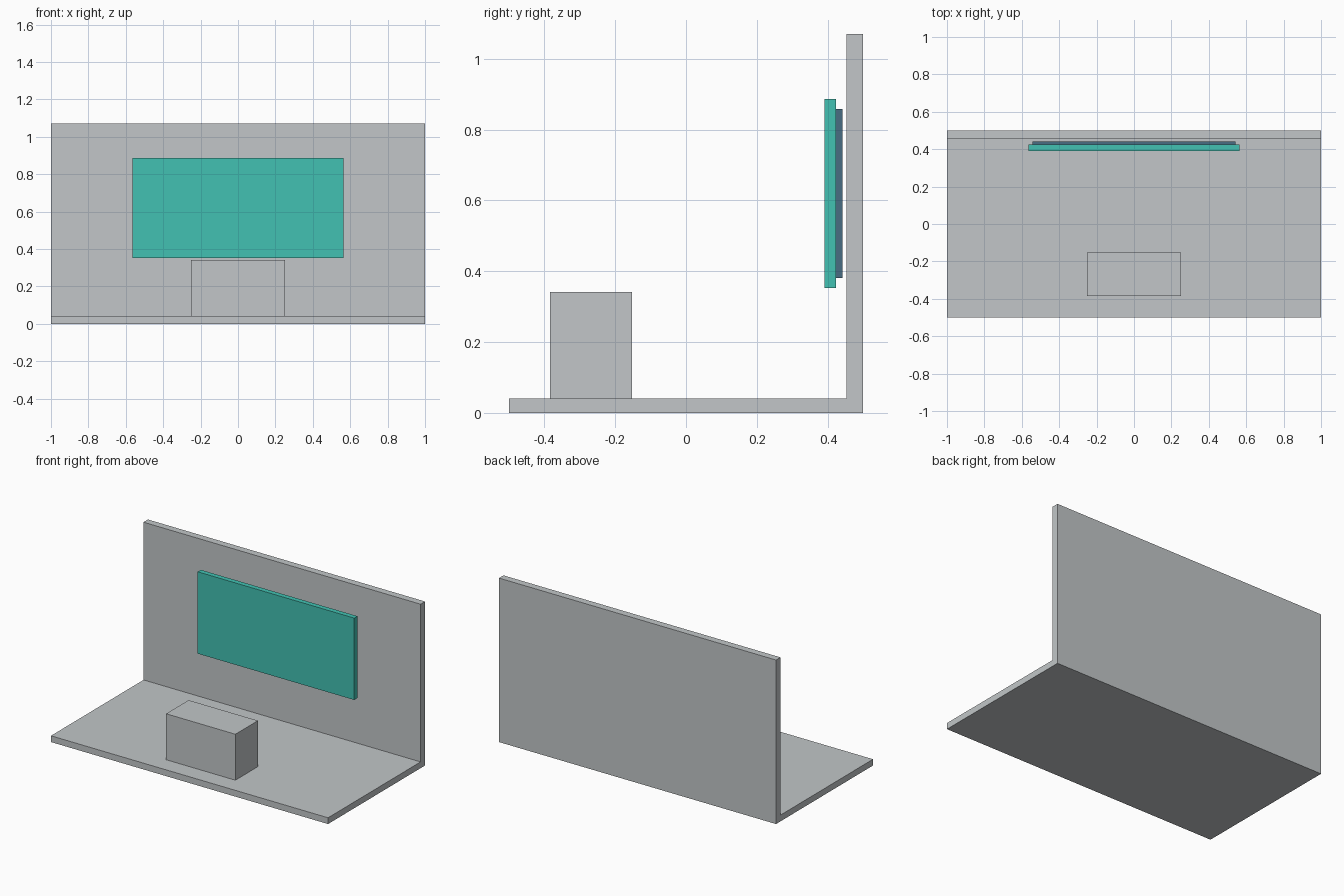
import bpy
import bmesh

old = bpy.data.objects.get("Cube")
if old:
    bpy.data.objects.remove(old, do_unlink=True)


def make_material(name, rgb):
    mat = bpy.data.materials.new(name)
    mat.use_nodes = True
    color = (*rgb, 1.0)
    mat.diffuse_color = color
    mat.node_tree.nodes["Principled BSDF"].inputs["Base Color"].default_value = color
    return mat


def extrude_profile(name, profile, half_width, mat):
    """Extrude a (y, z) outline along x, symmetric about x = 0."""
    bm = bmesh.new()
    face = bm.faces.new([bm.verts.new((-half_width, y, z)) for y, z in profile])
    result = bmesh.ops.extrude_face_region(bm, geom=[face])
    verts = [v for v in result["geom"] if isinstance(v, bmesh.types.BMVert)]
    bmesh.ops.translate(bm, verts=verts, vec=(2 * half_width, 0, 0))
    bmesh.ops.recalc_face_normals(bm, faces=bm.faces)
    mesh = bpy.data.meshes.new(name)
    bm.to_mesh(mesh)
    bm.free()
    mesh.materials.append(mat)
    obj = bpy.data.objects.new(name, mesh)
    bpy.context.collection.objects.link(obj)
    return obj


def box(name, half_width, y0, y1, z0, z1, mat):
    return extrude_profile(name, [(y0, z0), (y1, z0), (y1, z1), (y0, z1)], half_width, mat)


grey = make_material("light grey", (0.539, 0.565, 0.578))
teal = make_material("teal", (0.054, 0.533, 0.445))
slate = make_material("slate blue", (0.065, 0.15, 0.223))

# Floor and back wall as one L-shaped section
floor_top, wall_front, wall_top = 0.041, 0.454, 1.07
extrude_profile("floor_and_wall", [
    (-0.5, 0), (0.5, 0), (0.5, wall_top), (wall_front, wall_top),
    (wall_front, floor_top), (-0.5, floor_top)], 1.0, grey)

# Counter standing on the floor
box("counter", 0.25, -0.384, -0.152, floor_top, 0.341, grey)

# Screen with its smaller backing panel
box("screen", 0.565, 0.391, 0.424, 0.353, 0.887, teal)
box("screen_backing", 0.544, 0.424, 0.442, 0.381, 0.858, slate)
